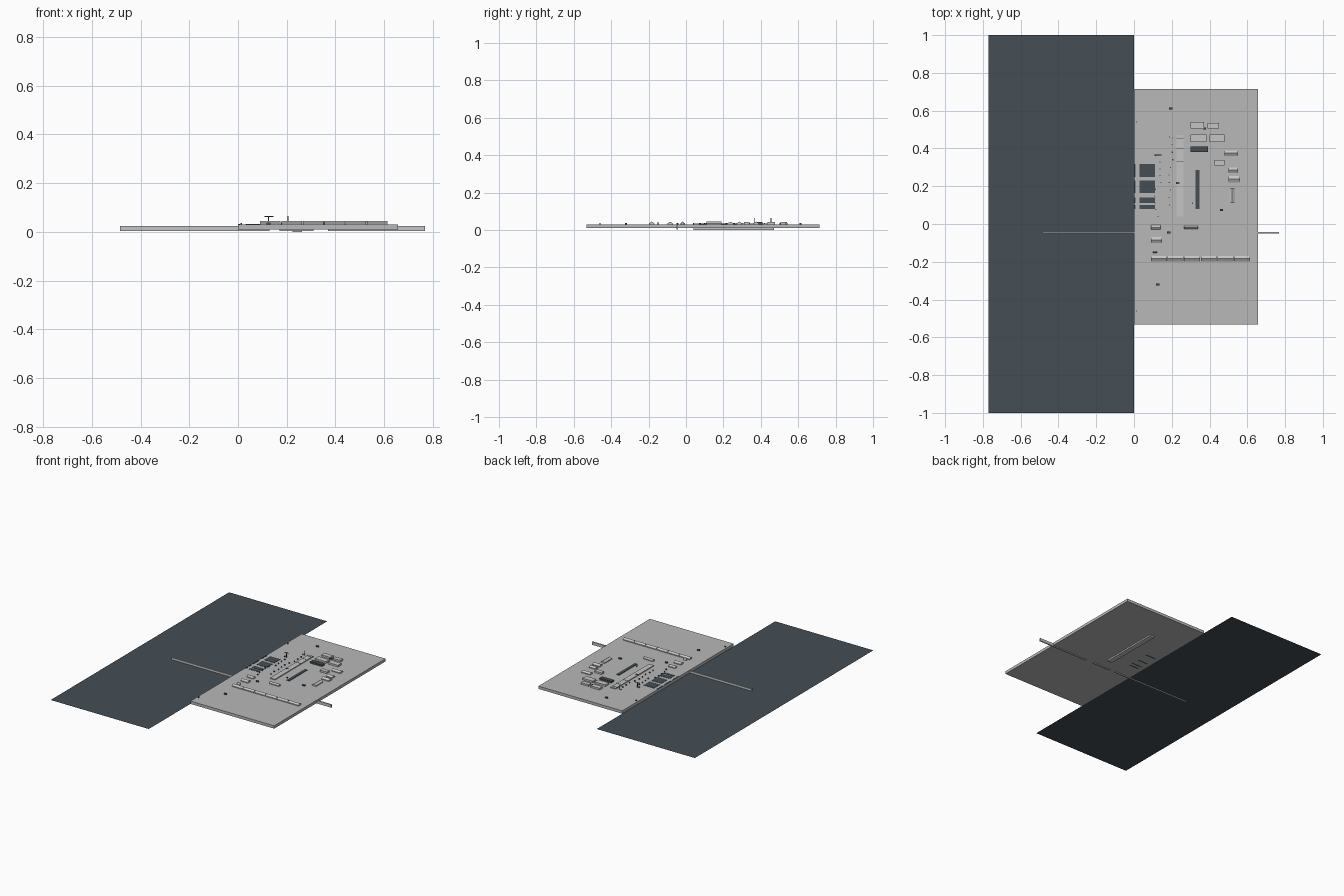
import bpy
import bmesh
import random

random.seed(4)
cube = bpy.data.objects.get("Cube")
if cube:
    bpy.data.objects.remove(cube, do_unlink=True)


def material(name, rgb):
    m = bpy.data.materials.new(name)
    m.use_nodes = True
    m.diffuse_color = (*rgb, 1)
    m.node_tree.nodes["Principled BSDF"].inputs["Base Color"].default_value = (*rgb, 1)
    return m


GREY = material("land grey", (0.48, 0.48, 0.48))
PALE = material("building grey", (0.56, 0.56, 0.56))
DARK = material("slate", (0.058, 0.077, 0.09))

TOP = 0.03     # upper face of the land slab
BASE = 0.01    # lower face of the land slab


def finish(name, bm, mat):
    bmesh.ops.recalc_face_normals(bm, faces=bm.faces)
    mesh = bpy.data.meshes.new(name)
    bm.to_mesh(mesh)
    bm.free()
    mesh.materials.append(mat)
    obj = bpy.data.objects.new(name, mesh)
    bpy.context.collection.objects.link(obj)
    return obj


def add_box(bm, x0, x1, y0, y1, z0, z1):
    verts = bmesh.ops.create_cube(bm, size=1)["verts"]
    for v in verts:
        v.co = (x1 if v.co.x > 0 else x0,
                y1 if v.co.y > 0 else y0,
                z1 if v.co.z > 0 else z0)


def boxes(name, mat, spans, z0, z1):
    bm = bmesh.new()
    for span in spans:
        add_box(bm, *span, z0, z1)
    return finish(name, bm, mat)


def add_house(bm, x0, x1, y0, y1, eave=0.036, ridge=0.045):
    """Extrude a gabled section along the longer side of the footprint."""
    along_x = x1 - x0 > y1 - y0
    a0, a1, b0, b1 = (x0, x1, y0, y1) if along_x else (y0, y1, x0, x1)
    profile = [(b0, TOP), (b1, TOP), (b1, eave), ((b0 + b1) / 2, ridge), (b0, eave)]
    ends = []
    for a in (a0, a1):
        ends.append([bm.verts.new((a, b, z) if along_x else (b, a, z)) for b, z in profile])
        bm.faces.new(ends[-1])
    for i in range(len(profile)):
        j = (i + 1) % len(profile)
        bm.faces.new((ends[0][i], ends[0][j], ends[1][j], ends[1][i]))


def houses(name, spans):
    bm = bmesh.new()
    for span in spans:
        add_house(bm, *span)
    return finish(name, bm, PALE)


# Wide single-sided sheet beside the land
bm = bmesh.new()
bm.faces.new([bm.verts.new((x, y, BASE)) for x, y in
              ((-0.77, -1), (0, -1), (0, 1), (-0.77, 1))])
water = finish("water_sheet", bm, DARK)
if water.data.polygons[0].normal.z < 0:
    water.data.flip_normals()

# Land slab and the narrow road crossing it
boxes("land_slab", GREY, [(0, 0.657, -0.533, 0.715)], BASE, TOP)
boxes("cross_road", PALE,
      [(a, b, -0.051, -0.043) for a, b in ((-0.485, 0.13), (0.17, 0.31), (0.37, 0.767))],
      0.004, 0.025)

# Long hall that passes through the slab, with partition strips on its roof
boxes("long_hall", PALE, [(0.224, 0.262, 0.04, 0.47)], 0, 0.036)
boxes("hall_partitions", DARK,
      [(0.224, 0.262, y, y + 0.003) for y in (0.33, 0.4, 0.45)], 0.036, 0.037)

# Terrace of six gabled houses
step = 0.088
houses("terrace_row", [(0.09 + i * step, 0.09 + i * step + 0.084, -0.198, -0.169)
                       for i in range(6)])

# Detached gabled houses
houses("detached_houses", [
    (0.48, 0.55, 0.36, 0.39), (0.5, 0.55, 0.27, 0.3), (0.5, 0.56, 0.22, 0.255),
    (0.505, 0.535, 0.11, 0.19), (0.09, 0.14, -0.03, -0.005),
    (0.09, 0.147, -0.1, -0.07), (0.265, 0.34, -0.027, -0.01),
    (0.1, 0.122, -0.154, -0.145)])

# Flat-roofed blocks
boxes("flat_blocks", PALE, [
    (0.3, 0.37, 0.505, 0.54), (0.39, 0.45, 0.505, 0.535), (0.3, 0.385, 0.435, 0.475),
    (0.4, 0.48, 0.435, 0.475), (0.425, 0.48, 0.31, 0.34)], TOP, 0.042)

# Slate-roofed buildings
boxes("slate_block", DARK, [(0.3, 0.393, 0.38, 0.41)], TOP, 0.042)
boxes("slate_strip", DARK, [(0.326, 0.347, 0.08, 0.285)], TOP, 0.034)

# Dock basins with narrow gates at the shore
docks = [(0.25, 0.317), (0.165, 0.23), (0.11, 0.14), (0.08, 0.1)]
boxes("dock_basins", DARK, [(0.03, 0.11, a, b) for a, b in docks], TOP, 0.032)
boxes("dock_gates", DARK, [(0, 0.009, a, b) for a, b in docks], TOP, 0.032)
boxes("dock_undersides", DARK, [(0.03, 0.11, a, a + 0.004) for a, b in docks],
      0.008, BASE)

# Small sheds
boxes("small_sheds", DARK, [
    (x - 0.009, x + 0.009, y - 0.005, y + 0.005) for x, y in
    ((0.195, 0.612), (0.463, 0.075), (0.373, 0.506), (0.232, 0.217),
     (0.125, -0.32), (0.185, -0.045))], TOP, 0.038)

# Scattered posts beside the docks and the hall
spots = [(0.195 + random.uniform(-0.012, 0.012), 0.1 + i * 0.04) for i in range(10)]
spots += [(0.125 + random.uniform(-0.02, 0.02), 0.04 + i * 0.036) for i in range(10)]
spots += [(0.31, 0.11), (0.013, 0.54), (0.013, -0.46)]
boxes("posts", DARK, [(x - 0.003, x + 0.003, y - 0.003, y + 0.003) for x, y in spots],
      TOP, 0.037)

# Tall masts with short cross arms
masts = [(0.205, 0.455), (0.125, 0.365)]
boxes("masts", DARK, [(x - 0.002, x + 0.002, y - 0.002, y + 0.002) for x, y in masts],
      TOP, 0.065)
boxes("mast_arms", DARK, [(0.108, 0.145, 0.363, 0.367)], 0.062, 0.065)
